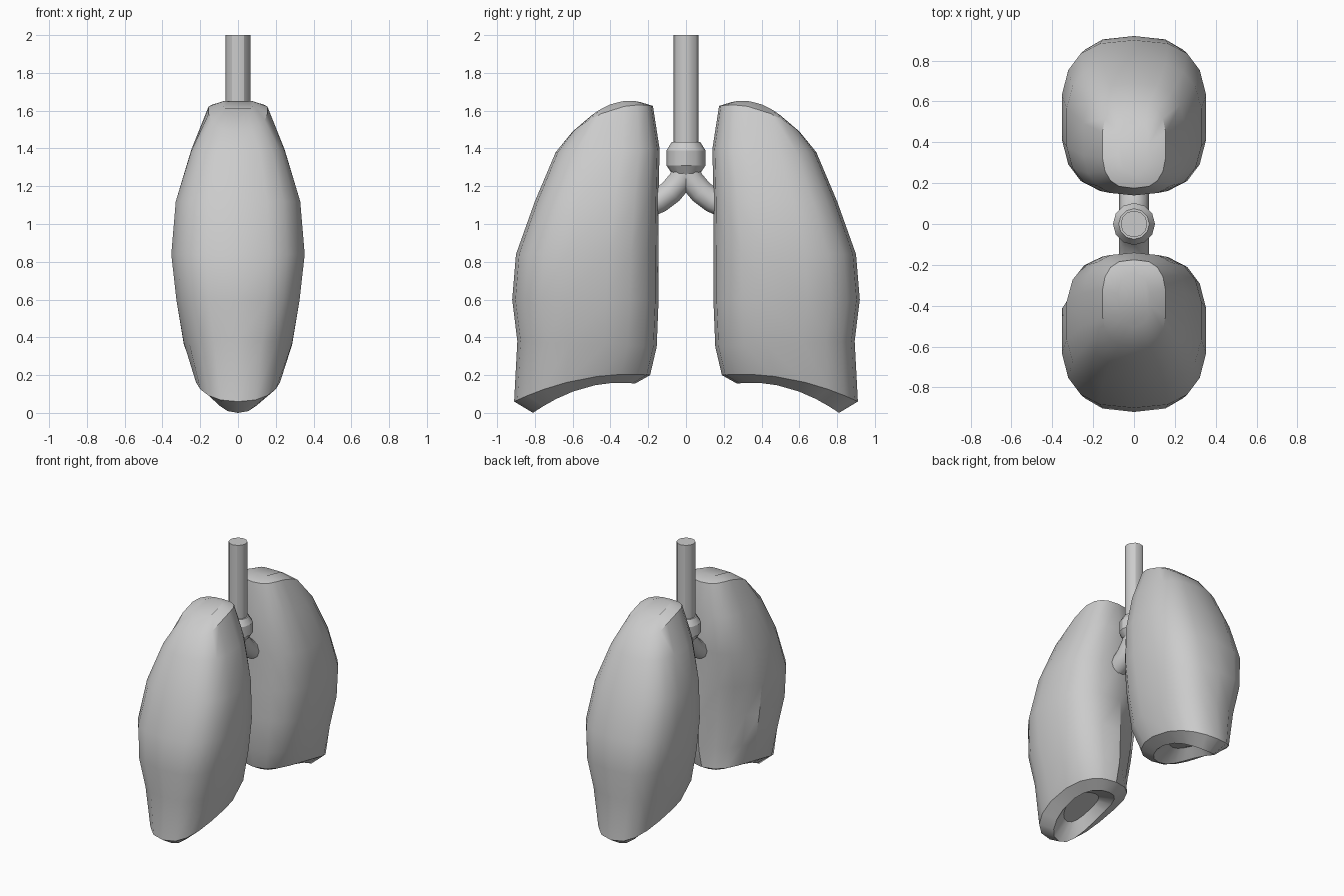
import bpy, bmesh
from math import sin, cos, pi, radians, copysign
from mathutils import Vector

if "Cube" in bpy.data.objects:
    bpy.data.objects.remove(bpy.data.objects["Cube"])

SEG = 18


def finish(bm, name, angle=35):
    bmesh.ops.recalc_face_normals(bm, faces=bm.faces)
    me = bpy.data.meshes.new(name)
    bm.to_mesh(me)
    bm.free()
    ob = bpy.data.objects.new(name, me)
    bpy.context.collection.objects.link(ob)
    bpy.ops.object.select_all(action='DESELECT')
    ob.select_set(True)
    bpy.context.view_layer.objects.active = ob
    bpy.ops.object.shade_smooth_by_angle(angle=radians(angle))
    return ob


def loft(rings, name, angle=35):
    bm = bmesh.new()
    loops = [[bm.verts.new(p) for p in r] for r in rings]
    n = len(loops[0])
    for a, b in zip(loops, loops[1:]):
        for i in range(n):
            j = (i + 1) % n
            bm.faces.new((a[i], a[j], b[j], b[i]))
    bm.faces.new(loops[0][::-1])
    bm.faces.new(loops[-1])
    return finish(bm, name, angle)


def power(v, p):
    return copysign(abs(v) ** (2 / p), v)


# Lung sections: inner y, inner z, outer y, outer z, half width, bow, squareness
SECTIONS = [
    (0.42, 0.21, 0.72, 0.12, 0.09, 0.03, 2.2),
    (0.27, 0.155, 0.81, 0.0, 0.14, 0.055, 2.3),
    (0.19, 0.20, 0.91, 0.06, 0.225, 0.05, 2.4),
    (0.155, 0.35, 0.893, 0.38, 0.29, 0.0, 2.6),
    (0.145, 0.60, 0.92, 0.60, 0.33, 0.0, 2.8),
    (0.145, 0.84, 0.90, 0.84, 0.357, 0.0, 2.8),
    (0.145, 1.12, 0.80, 1.12, 0.333, 0.0, 2.8),
    (0.14, 1.40, 0.69, 1.38, 0.25, 0.0, 2.8),
    (0.175, 1.625, 0.60, 1.49, 0.157, 0.05, 2.8),
    (0.24, 1.645, 0.50, 1.575, 0.08, 0.033, 2.4),
]


def lung(side, name, notch=False):
    rings = []
    for yi, zi, yo, zo, w, bow, p in SECTIONS:
        ring = []
        for k in range(SEG):
            t = 2 * pi * k / SEG
            c = power(cos(t), p)
            x = w * power(sin(t), p)
            y = (yi + yo) / 2 + (yo - yi) / 2 * c
            z = zi + (zo - zi) * (c + 1) / 2 + bow * (1 - c * c)
            # heart notch on the inner corner
            if notch and 0.3 < z < 0.9 and x < -0.1 and y < 0.4:
                y += 0.06
                x += 0.04
            ring.append((x, side * y, z))
        rings.append(ring)
    return loft(rings, name)


lung(1, "right_lung")
lung(-1, "left_lung", notch=True)


def turned(profile, n, name):
    return loft([[(r * cos(2 * pi * k / n), r * sin(2 * pi * k / n), z)
                  for k in range(n)] for r, z in profile], name, 30)


# Windpipe and collar
turned([(0.065, 1.35), (0.065, 2.0)], 12, "windpipe")
turned([(0.07, 1.26), (0.103, 1.31), (0.103, 1.39), (0.075, 1.435)], 12, "windpipe_collar")

# Curved branches into the lungs
PATH = [(0.0, 1.29), (0.03, 1.23), (0.08, 1.17), (0.14, 1.125), (0.22, 1.09)]
for side, label in ((1, "right"), (-1, "left")):
    rings = []
    for i, (y, z) in enumerate(PATH):
        a, b = PATH[max(i - 1, 0)], PATH[min(i + 1, len(PATH) - 1)]
        d = Vector((0, side * (b[0] - a[0]), b[1] - a[1])).normalized()
        u = Vector((1, 0, 0))
        v = d.cross(u)
        rings.append([Vector((0, side * y, z)) + 0.073 * cos(2 * pi * k / 10) * u
                      + 0.068 * sin(2 * pi * k / 10) * v for k in range(10)])
    loft(rings, label + "_bronchus", 40)
